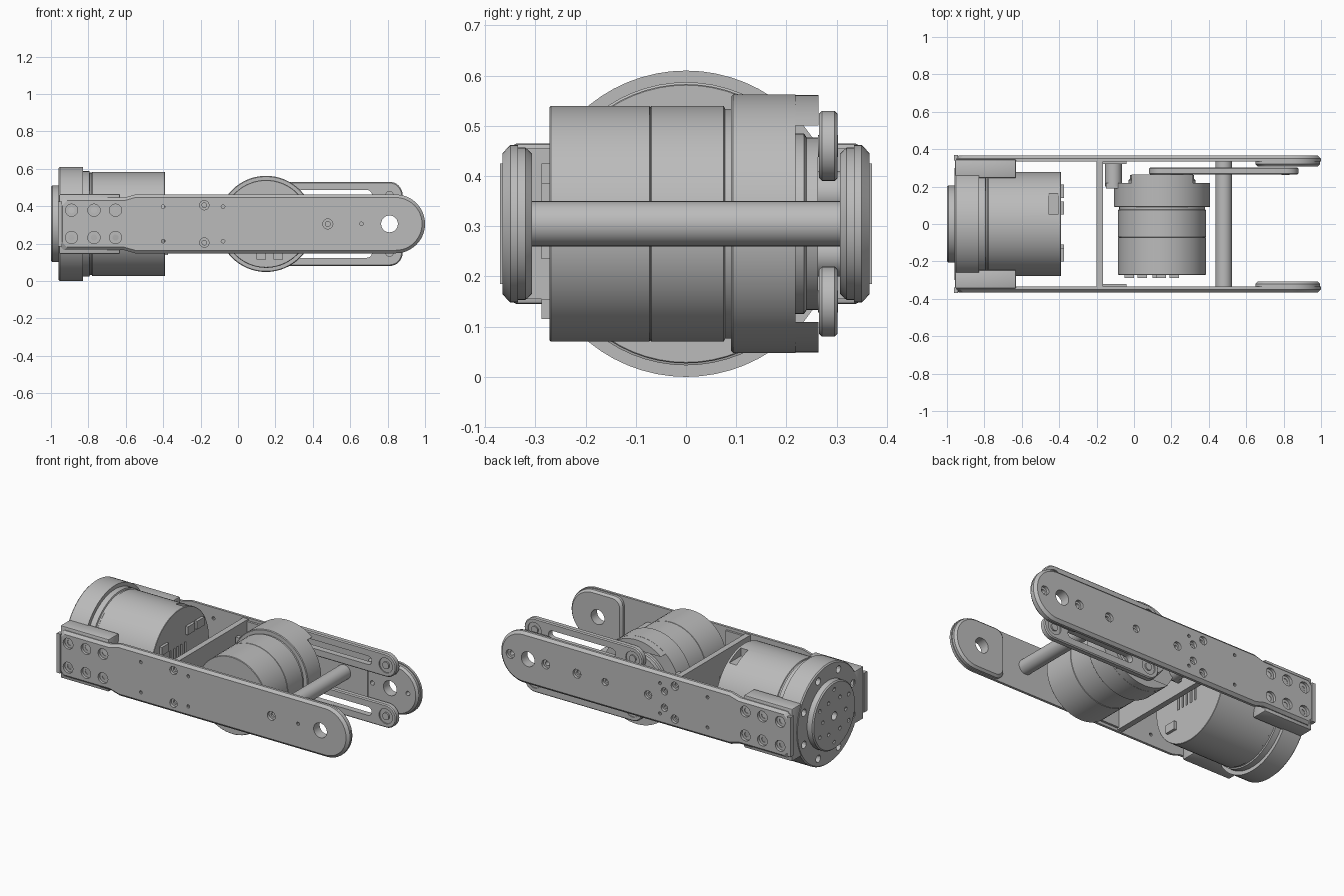
import bpy, bmesh
from math import sin, cos, pi, radians

if "Cube" in bpy.data.objects:
    bpy.data.objects.remove(bpy.data.objects["Cube"])

grey = bpy.data.materials.new("machined_grey")
grey.use_nodes = True
grey.diffuse_color = (0.5, 0.5, 0.5, 1)
grey.node_tree.nodes["Principled BSDF"].inputs["Base Color"].default_value = (0.5, 0.5, 0.5, 1)

MID = 0.305   # height of both motor axes
ELBOW = 0.15  # x of the second motor
TIP = 0.81    # x of the far pivot
parts = []


def finish(name, bm, keep=True):
    bmesh.ops.recalc_face_normals(bm, faces=bm.faces)
    mesh = bpy.data.meshes.new(name)
    bm.to_mesh(mesh)
    bm.free()
    ob = bpy.data.objects.new(name, mesh)
    bpy.context.collection.objects.link(ob)
    mesh.materials.append(grey)
    if keep:
        parts.append(ob)
    return ob


def skin(bm, rings):
    """Join successive rings of points with quads and cap both ends."""
    loops = [[bm.verts.new(p) for p in ring] for ring in rings]
    for a, b in zip(loops, loops[1:]):
        for i in range(len(a)):
            j = (i + 1) % len(a)
            bm.faces.new((a[i], a[j], b[j], b[i]))
    bm.faces.new(loops[0])
    bm.faces.new(loops[-1][::-1])


def add_lathe(bm, axis, centre, profile, n=48):
    """Turn (radius, distance) pairs about the x or y axis; centre is (x or y, z)."""
    rings = []
    for r, t in profile:
        ring = []
        for k in range(n):
            u, v = centre[0] + r * cos(2 * pi * k / n), centre[1] + r * sin(2 * pi * k / n)
            ring.append((t, u, v) if axis == "X" else (u, t, v))
        rings.append(ring)
    skin(bm, rings)


def lathe(name, axis, centre, profile, n=48):
    bm = bmesh.new()
    add_lathe(bm, axis, centre, profile, n)
    return finish(name, bm)


def add_slab(bm, outline, layers):
    """Stack an (x, z) outline along y; layers are (y, inset)."""
    skin(bm, [[(x, y, z) for x, z in outline(inset)] for y, inset in layers])


def slab(name, outline, layers):
    bm = bmesh.new()
    add_slab(bm, outline, layers)
    return finish(name, bm)


def add_box(bm, lo, hi):
    skin(bm, [[(lo[0], lo[1], z), (hi[0], lo[1], z), (hi[0], hi[1], z), (lo[0], hi[1], z)]
              for z in (lo[2], hi[2])])


def box(name, lo, hi, bevel=0.0):
    bm = bmesh.new()
    add_box(bm, lo, hi)
    if bevel:
        bmesh.ops.bevel(bm, geom=bm.edges[:], offset=bevel, segments=2, affect="EDGES", profile=0.5)
    return finish(name, bm)


def cut(ob, bm):
    cutter = finish("cutter", bm, False)
    mod = ob.modifiers.new("cut", "BOOLEAN")
    mod.operation, mod.solver, mod.object = "DIFFERENCE", "EXACT", cutter
    bpy.context.view_layer.objects.active = ob
    bpy.ops.object.modifier_apply(modifier=mod.name)
    bpy.data.objects.remove(cutter)


def arc(cx, cz, r, a0, a1, n=16):
    return [(cx + r * cos(radians(a0 + (a1 - a0) * k / n)),
             cz + r * sin(radians(a0 + (a1 - a0) * k / n))) for k in range(n + 1)]


def stadium(x0, x1, z, r):
    return lambda i: arc(x1, z, r - i, -90, 90) + arc(x0, z, r - i, 90, 270)


def plate_outline(i):
    h, w = 0.157 - i, 0.14 - i
    return (arc(0.843, MID, h, -90, 90, 24)
            + [(-0.55, MID + h), (-0.61, MID + w), (-0.93 + i, MID + w), (-0.955 + i, MID + w - 0.025),
               (-0.955 + i, MID - w + 0.025), (-0.93 + i, MID - w), (-0.61, MID - w), (-0.55, MID - h)])


def boss_outline(i):
    r = 0.05
    return (arc(0.843, MID, 0.152 - i, -90, 90, 24)
            + arc(0.65 + r + i, MID + 0.152 - r - i, r, 90, 180, 6)
            + arc(0.65 + r + i, MID - 0.152 + r + i, r, 180, 270, 6))


# Side plates, end bosses and clamp blocks
for side, s in (("right", -1), ("left", 1)):
    plate = slab(side + "_plate", plate_outline,
                 [(s * 0.335, 0.0), (s * 0.35, 0.0), (s * 0.365, 0.016)])
    boss = slab(side + "_end_boss", boss_outline, [(s * 0.307, 0.012), (s * 0.32, 0.0), (s * 0.336, 0.0)])
    bores = [(x, MID + d, 0.033) for x in (-0.89, -0.77, -0.655) for d in (-0.073, 0.073)]
    bores += [(-0.18, MID + d, 0.025) for d in (-0.1, 0.1)] + [(0.48, MID, 0.027)]
    pins = [(x, MID + d) for x in (-0.4, -0.08) for d in (-0.092, 0.092)]
    if s > 0:
        bores += [(0.93, MID, 0.027), (0.69, MID, 0.027), (0.29, MID, 0.022), (0, MID, 0.025)]
        bores += [(-0.11, MID + d, 0.022) for d in (-0.05, 0.05)]
    else:
        pins.append((0.66, MID))
    bm = bmesh.new()
    for x, z, r in bores:
        add_lathe(bm, "Y", (x, z), [(r * 0.5, s * 0.29), (r * 0.5, s * 0.348), (r, s * 0.348), (r, s * 0.4)], 16)
    for x, z in pins:
        add_lathe(bm, "Y", (x, z), [(0.01, s * 0.29), (0.01, s * 0.4)], 10)
    add_lathe(bm, "Y", (TIP, MID), [(0.045, s * 0.29), (0.045, s * 0.4)], 24)
    cut(plate, bm)
    bm = bmesh.new()
    add_lathe(bm, "Y", (TIP, MID), [(0.045, s * 0.29), (0.045, s * 0.4)], 24)
    if s > 0:
        for x in (0.93, 0.69):
            add_lathe(bm, "Y", (x, MID), [(0.0135, 0.29), (0.0135, 0.4)], 16)
    cut(boss, bm)
    y0, y1 = sorted((s * 0.245, s * 0.345))
    box(side + "_clamp_block", (-0.957, y0, MID - 0.16), (-0.63, y1, MID + 0.16), 0.008)
    y0, y1 = sorted((s * 0.34, s * 0.37))
    box(side + "_end_lip", (-0.963, y0, MID - 0.12), (-0.94, y1, MID + 0.12))
    y0, y1 = sorted((s * 0.322, s * 0.337))
    box(side + "_inner_pad", (-0.2, y0, MID - 0.14), (-0.04, y1, MID + 0.14))

# Cross members
box("divider", (-0.2, -0.335, MID - 0.15), (-0.165, 0.335, MID + 0.15))
lathe("cross_rod", "Y", (0.48, MID), [(0.045, -0.337), (0.045, 0.337)], 32)

# Base motor along x
flange = lathe("base_flange", "X", (0, MID), [(0.298, -0.96), (0.305, -0.953), (0.305, -0.83)], 64)
bm = bmesh.new()
for k in range(8):
    a = pi / 8 + k * pi / 4
    add_lathe(bm, "X", (0.255 * cos(a), MID + 0.255 * sin(a)), [(0.022, -1.0), (0.022, -0.92)], 14)
cut(flange, bm)
hub = lathe("base_output_disc", "X", (0, MID), [(0.198, -1.0), (0.205, -0.993), (0.205, -0.94)], 64)
bm = bmesh.new()
add_lathe(bm, "X", (0, MID), [(0.025, -1.1), (0.025, -0.97)], 16)
for k in range(12):
    a = k * pi / 6
    r = 0.16 if k % 2 else 0.11
    add_lathe(bm, "X", (r * cos(a), MID + r * sin(a)), [(0.012, -1.1), (0.012, -0.975)], 10)
cut(hub, bm)
body = lathe("base_motor_body", "X", (0, MID),
             [(0.282, -0.84), (0.282, -0.795), (0.274, -0.792), (0.274, -0.782),
              (0.278, -0.779), (0.278, -0.392), (0.276, -0.39)], 64)
bm = bmesh.new()
for k in range(5):
    y = -0.1 + k * 0.035
    add_box(bm, (-0.41, y, MID - 0.05), (-0.3, y + 0.014, MID + 0.06))
add_box(bm, (-0.455, 0.05, MID + 0.225), (-0.405, 0.2, MID + 0.4))
cut(body, bm)
for i, (y, z) in enumerate([(0.05, 0.13), (0.14, 0.13), (-0.2, 0.1), (-0.18, -0.14)]):
    box(f"base_connector_{i}", (-0.4, y, MID + z - 0.025), (-0.373, y + 0.07, MID + z + 0.025))

# Elbow motor along y
lathe("elbow_motor_body", "Y", (ELBOW, MID),
      [(0.232, -0.272), (0.235, -0.269), (0.235, -0.073), (0.232, -0.071), (0.235, -0.069),
       (0.235, 0.075), (0.229, 0.078), (0.229, 0.095)], 64)
lathe("elbow_ring", "Y", (ELBOW, MID), [(0.253, 0.09), (0.257, 0.094), (0.257, 0.218)], 64)
lathe("elbow_output_disc", "Y", (ELBOW, MID), [(0.18, 0.21), (0.18, 0.235), (0.172, 0.24), (0.172, 0.263)], 48)
for name, a in (("upper", 50), ("lower", 230)):
    slab(name + "_ring_lug", lambda i: arc(ELBOW, MID, 0.256, a, a + 80), [(0.21, 0), (0.264, 0)])
for name, d in (("upper", 0.06), ("lower", -0.06)):
    lathe(name + "_standoff", "Y", (-0.11, MID + d), [(0.045, 0.2), (0.045, 0.336)], 24)
box("elbow_mount_arm", (-0.15, 0.19, MID - 0.1), (-0.06, 0.218, MID + 0.1))
for i, (x, z) in enumerate([(-0.05, 0.06), (0.02, -0.05), (0.1, -0.17), (0.19, -0.17), (0.12, 0.1)]):
    box(f"elbow_connector_{i}", (x, -0.288, MID + z - 0.02), (x + 0.05, -0.265, MID + z + 0.02))

# Parallel links driven by the elbow motor
for name, d in (("upper", 0.155), ("lower", -0.155)):
    z = MID + d
    link = slab(name + "_link", stadium(ELBOW, TIP, z, 0.07),
                [(0.265, 0.006), (0.271, 0), (0.296, 0), (0.302, 0.006)])
    bm = bmesh.new()
    add_slab(bm, stadium(0.29, 0.69, z, 0.026), [(0.24, 0), (0.33, 0)])
    for x in (ELBOW, TIP):
        add_lathe(bm, "Y", (x, z), [(0.045, 0.24), (0.045, 0.33)], 24)
    cut(link, bm)
    for end, x in (("drive", ELBOW), ("far", TIP)):
        lathe(f"{name}_{end}_bearing", "Y", (x, z), [(0.046, 0.272), (0.046, 0.295)], 24)
        lathe(f"{name}_{end}_bolt", "Y", (x, z), [(0.022, 0.263), (0.022, 0.303)], 16)

# Smooth the round surfaces and keep the edges crisp
bpy.ops.object.select_all(action="DESELECT")
for ob in parts:
    ob.select_set(True)
bpy.context.view_layer.objects.active = parts[0]
bpy.ops.object.shade_smooth_by_angle(angle=radians(25))
